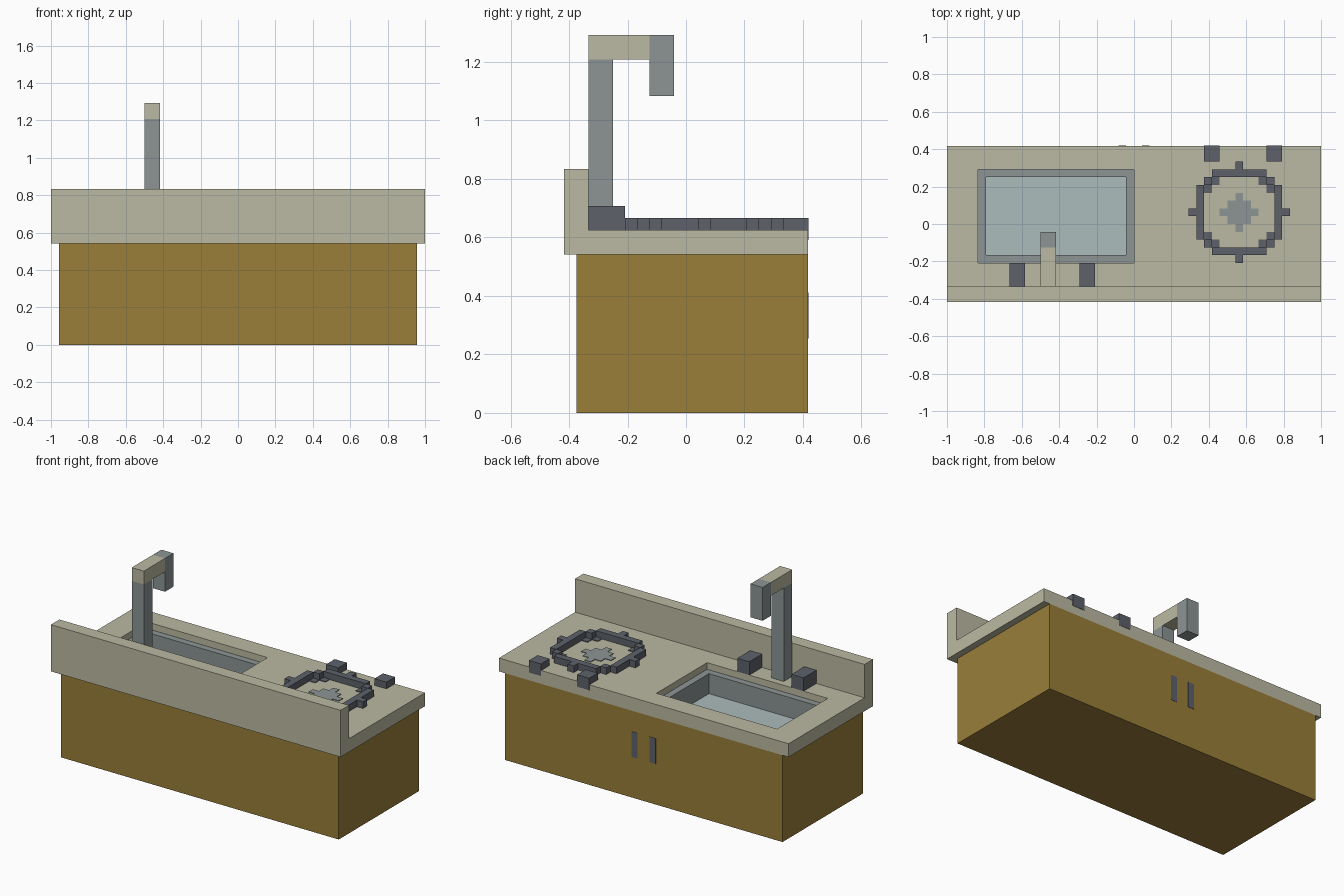
import bpy
import bmesh

cube = bpy.data.objects.get("Cube")
if cube:
    bpy.data.objects.remove(cube, do_unlink=True)

U = 1 / 24  # modelling grid step


def material(name, rgb):
    linear = [((c / 255 + 0.055) / 1.055) ** 2.4 for c in rgb] + [1.0]
    m = bpy.data.materials.new(name)
    m.use_nodes = True
    m.diffuse_color = linear
    m.node_tree.nodes["Principled BSDF"].inputs["Base Color"].default_value = linear
    return m


STONE = material("stone beige", (187, 186, 163))
WOOD = material("golden wood", (154, 126, 58))
STEEL = material("steel grey", (140, 149, 148))
DARK = material("dark slate", (93, 97, 106))
WATER = material("pale blue", (172, 188, 188))


def finish(name, bm, *mats):
    me = bpy.data.meshes.new(name)
    bm.to_mesh(me)
    bm.free()
    for m in mats:
        me.materials.append(m)
    ob = bpy.data.objects.new(name, me)
    bpy.context.scene.collection.objects.link(ob)
    return ob


def rings(name, rects, *mats, closed=False, cap_start=False, cap_end=False):
    """Bridge a chain of rectangles (x0, x1, y0, y1, z), in grid steps."""
    bm = bmesh.new()
    loops = [[bm.verts.new((x * U, y * U, z * U))
              for x, y in ((x0, y0), (x1, y0), (x1, y1), (x0, y1))]
             for x0, x1, y0, y1, z in rects]
    pairs = list(zip(loops, loops[1:]))
    if closed:
        pairs.append((loops[-1], loops[0]))
    for a, b in pairs:
        for i in range(4):
            j = (i + 1) % 4
            bm.faces.new((a[i], a[j], b[j], b[i]))
    if cap_start:
        bm.faces.new(loops[0][::-1])
    if cap_end:
        f = bm.faces.new(loops[-1])
        f.material_index = len(mats) - 1
    return finish(name, bm, *mats)


def box(name, x0, x1, y0, y1, z0, z1, mat):
    return rings(name, [(x0, x1, y0, y1, z0), (x0, x1, y0, y1, z1)], mat,
                 cap_start=True, cap_end=True)


def cells(name, coords, centre, z0, z1, mat):
    """Extrude a pattern of unit squares into one slab."""
    bm = bmesh.new()
    corners = {}

    def vert(i, j):
        if (i, j) not in corners:
            corners[i, j] = bm.verts.new(((centre[0] + i - 0.5) * U,
                                          (centre[1] + j - 0.5) * U, z0 * U))
        return corners[i, j]

    base = [bm.faces.new((vert(i, j), vert(i + 1, j), vert(i + 1, j + 1), vert(i, j + 1)))
            for i, j in sorted(coords)]
    top = bmesh.ops.extrude_face_region(bm, geom=base, use_keep_orig=True)
    bmesh.ops.translate(bm, vec=(0, 0, (z1 - z0) * U),
                        verts=[g for g in top["geom"] if isinstance(g, bmesh.types.BMVert)])
    bmesh.ops.recalc_face_normals(bm, faces=bm.faces)
    return finish(name, bm, mat)


# Cabinet, open on top to receive the basin
rings("cabinet", [(-23, 23, -9, 10, 0), (-23, 23, -9, 10, 13)], WOOD, cap_start=True)

# Countertop with a rectangular opening, and the raised splash board
rings("countertop", [(-24, 24, -10, 10, 13), (-24, 24, -10, 10, 15),
                     (-20, 0, -5, 7, 15), (-20, 0, -5, 7, 13)], STONE, closed=True)
box("splash_board", -24, 24, -10, -8, 15, 20, STONE)

# Sink basin: recessed ledge, walls and pale floor
rings("sink_basin", [(-20, 0, -5, 7, 14), (-19, -1, -4, 6, 14),
                     (-19, -1, -4, 6, 11)], STEEL, WATER, cap_end=True)

# Faucet
box("faucet_column", -12, -10, -8, -6, 15, 29, STEEL)
box("faucet_arm", -12, -10, -8, -3, 29, 31, STONE)
box("faucet_spout", -12, -10, -3, -1, 26, 31, STEEL)
for side, x in (("right", -16), ("left", -7)):
    box(f"tap_handle_{side}", x, x + 2, -8, -5, 15, 17, DARK)

# Burner: stepped ring with four prongs, inner corner plates and a centre mark
BURNER = (13.5, 1.5)
grid = [(i, j) for i in range(-6, 7) for j in range(-6, 7)]
ring = [(i, j) for i, j in grid
        if (max(abs(i), abs(j)) == 5 and min(abs(i), abs(j)) <= 3)
        or (abs(i) == 4 and abs(j) == 4)
        or (max(abs(i), abs(j)) == 6 and min(abs(i), abs(j)) == 0)]
corner = [(i, j) for i, j in grid if sorted((abs(i), abs(j))) == [3, 4]]
mark = [(i, j) for i, j in grid if abs(i) + abs(j) <= 2]
cells("burner_ring", ring, BURNER, 15, 16, DARK)
cells("burner_corner_plates", corner, BURNER, 15, 15.1, DARK)
cells("burner_centre", mark, BURNER, 15, 15.1, STEEL)

# Burner knobs with a small flat lip on the counter edge
for side, x in (("right", 9), ("left", 17)):
    box(f"burner_knob_{side}", x, x + 2, 8, 10, 15, 16, DARK)
    box(f"knob_lip_{side}", x, x + 2, 10, 10.05, 14.2, 16, DARK)

# Flat door handles
for side, x in (("right", -2), ("left", 1)):
    box(f"door_handle_{side}", x, x + 1, 10, 10.05, 6.1, 9.9, DARK)
